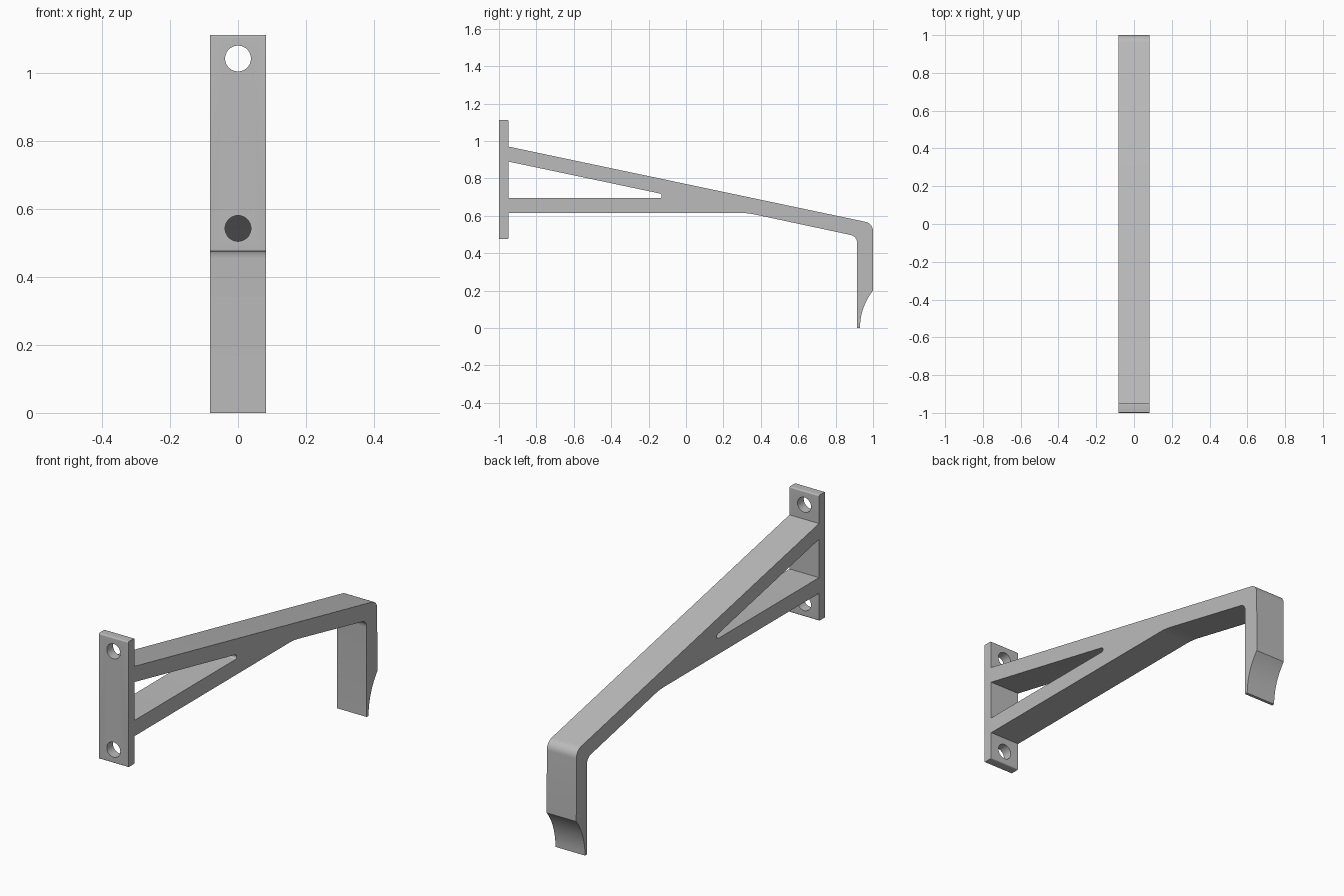
import bpy, bmesh
from math import sin, cos, pi, asin
from mathutils import Vector, Matrix

HALF_WIDTH = 0.083

if "Cube" in bpy.data.objects:
    bpy.data.objects.remove(bpy.data.objects["Cube"])

grey = bpy.data.materials.new("plain grey")
grey.use_nodes = True
grey.diffuse_color = (0.5, 0.5, 0.5, 1)
grey.node_tree.nodes["Principled BSDF"].inputs["Base Color"].default_value = (0.5, 0.5, 0.5, 1)


def rounded(corners, steps=8):
    """Outline from (y, z, radius) corners, each rounded by its radius."""
    out = []
    for i, (y, z, r) in enumerate(corners):
        p = Vector((y, z))
        if r == 0:
            out.append(p)
            continue
        a = (Vector(corners[i - 1][:2]) - p).normalized()
        b = (Vector(corners[(i + 1) % len(corners)][:2]) - p).normalized()
        half = a.angle(b) / 2
        centre = p + (a + b).normalized() * r / sin(half)
        start = p + a * r * cos(half) / sin(half) - centre
        end = p + b * r * cos(half) / sin(half) - centre
        sweep = start.angle_signed(end)
        for k in range(steps + 1):
            out.append(centre + Matrix.Rotation(-sweep * k / steps, 2) @ start)
    return out


def make_object(name, bm):
    bmesh.ops.recalc_face_normals(bm, faces=bm.faces)
    mesh = bpy.data.meshes.new(name)
    bm.to_mesh(mesh)
    bm.free()
    mesh.materials.append(grey)
    obj = bpy.data.objects.new(name, mesh)
    bpy.context.collection.objects.link(obj)
    return obj


def extrude_outline(name, outline, half):
    """Side outline swept across the width."""
    bm = bmesh.new()
    face = bm.faces.new([bm.verts.new((-half, y, z)) for y, z in outline])
    swept = bmesh.ops.extrude_face_region(bm, geom=[face])["geom"]
    bmesh.ops.translate(bm, vec=(2 * half, 0, 0),
                        verts=[v for v in swept if isinstance(v, bmesh.types.BMVert)])
    return make_object(name, bm)


# Hollow curve at the hook tip
R = 0.32
tip = [(0.93 + R * (1 - cos(t)), R * sin(t), 0)
       for t in [asin(0.2 / R) * k / 10 for k in range(10, -1, -1)]]

# Wall plate, sloping arm, brace and hook as one outline
bracket = extrude_outline("hook_bracket", rounded([
    (-1, 0.475, 0.006), (-1, 1.113, 0.006), (-0.95, 1.113, 0.006), (-0.95, 0.97, 0),
    (1, 0.559, 0.05), *tip, (0.915, 0, 0), (0.915, 0.49, 0.042),
    (0.33, 0.615, 0.4), (-0.95, 0.615, 0), (-0.95, 0.475, 0.006)]), HALF_WIDTH)

# Opening between the arm and the brace
cutters = [extrude_outline("brace_opening_cutter", rounded([
    (-0.95, 0.695, 0), (-0.95, 0.89, 0), (-0.13, 0.717, 0.012), (-0.13, 0.695, 0.009)]), 0.2)]

# Screw holes
for name, z in (("upper", 1.043), ("lower", 0.543)):
    bm = bmesh.new()
    bmesh.ops.create_cone(bm, cap_ends=True, segments=48, radius1=0.038, radius2=0.038, depth=0.16,
                          matrix=Matrix.Translation((0, -0.975, z)) @ Matrix.Rotation(pi / 2, 4, "X"))
    cutters.append(make_object(name + "_screw_hole_cutter", bm))

for cutter in cutters:
    cutter.hide_render = True
    cutter.hide_set(True)
    cut = bracket.modifiers.new(cutter.name, "BOOLEAN")
    cut.operation = "DIFFERENCE"
    cut.solver = "EXACT"
    cut.object = cutter

# Apply the cuts, then remove the cutters
bpy.context.view_layer.objects.active = bracket
bracket.select_set(True)
for cutter in cutters:
    bpy.ops.object.modifier_apply(modifier=cutter.name)
    bpy.data.objects.remove(cutter)
bpy.ops.object.shade_smooth_by_angle(angle=0.5)
